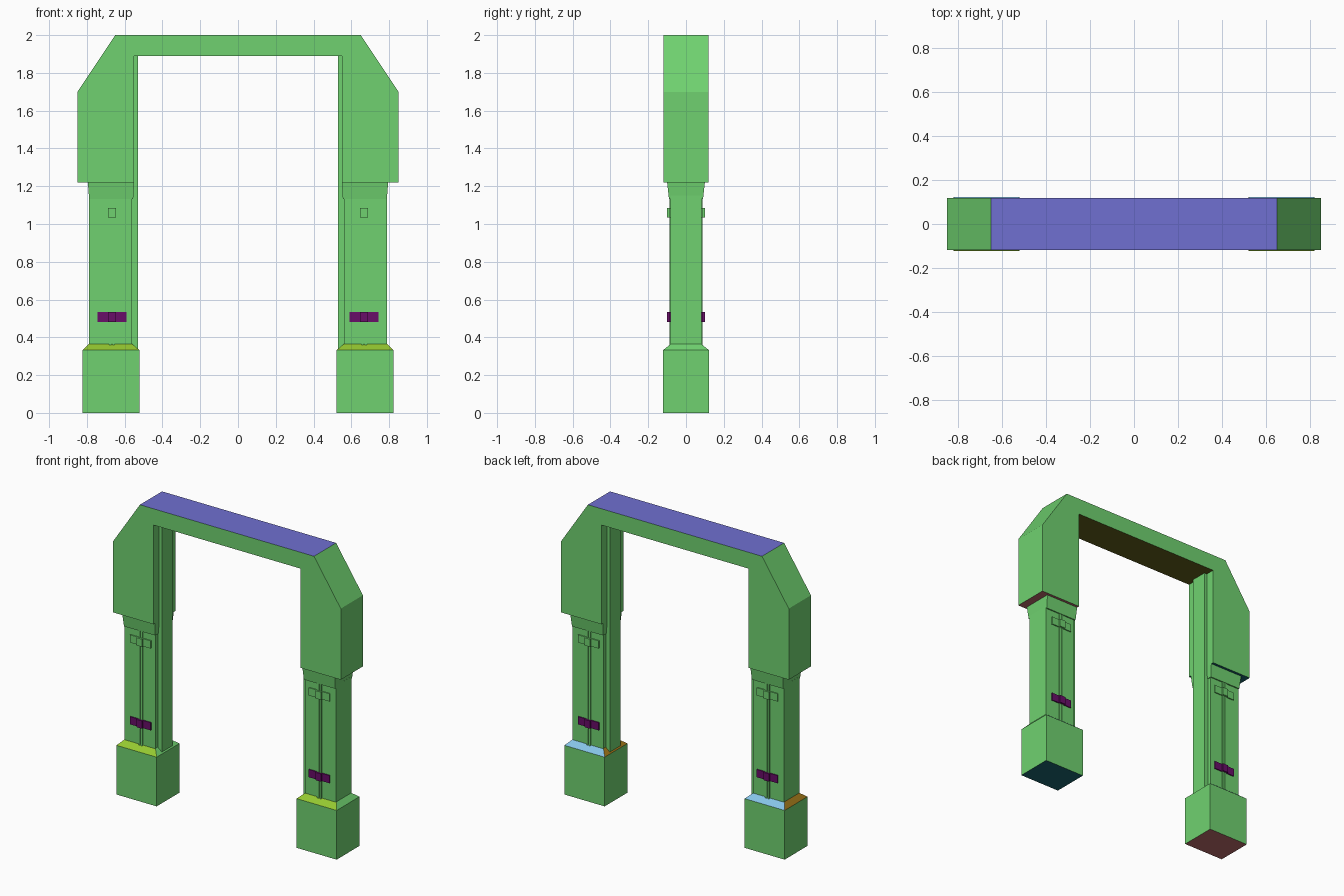
import bpy, bmesh
from mathutils import Vector

cube = bpy.data.objects.get("Cube")
if cube:
    bpy.data.objects.remove(cube, do_unlink=True)

COLOURS = {
    "green": (0.16, 0.64, 0.16),
    "blue": (0.16, 0.16, 0.64),
    "olive": (0.30, 0.58, 0.03),
    "sky_blue": (0.24, 0.55, 0.80),
    "brown": (0.36, 0.19, 0.01),
    "dark_olive": (0.12, 0.11, 0.01),
    "teal": (0.01, 0.13, 0.16),
    "dark_red": (0.49, 0.15, 0.15),
    "purple": (0.14, 0.004, 0.14),
}
NAMES = list(COLOURS)
MATS = []
for name, rgb in COLOURS.items():
    m = bpy.data.materials.new(name)
    m.use_nodes = True
    m.diffuse_color = (*rgb, 1)
    m.node_tree.nodes["Principled BSDF"].inputs["Base Color"].default_value = (*rgb, 1)
    MATS.append(m)


def finish(name, bm, rule):
    """Turn a bmesh into an object; rule(normal, centre) names each face's colour."""
    bmesh.ops.recalc_face_normals(bm, faces=bm.faces)
    bm.normal_update()
    used = []
    for f in bm.faces:
        colour = rule(f.normal, f.calc_center_median())
        if colour not in used:
            used.append(colour)
        f.material_index = used.index(colour)
    mesh = bpy.data.meshes.new(name)
    bm.to_mesh(mesh)
    bm.free()
    for colour in used:
        mesh.materials.append(MATS[NAMES.index(colour)])
    ob = bpy.data.objects.new(name, mesh)
    bpy.context.collection.objects.link(ob)


def plain(colour):
    return lambda n, c: colour


def block(name, x, y, z, rule=plain("green"), top_x=None, top_y=None):
    """Box from ranges, optionally with a different top rectangle."""
    bm = bmesh.new()
    bmesh.ops.create_cube(bm, size=1)
    for v in bm.verts:
        up = v.co.z > 0
        xr = top_x if up and top_x else x
        yr = top_y if up and top_y else y
        v.co = Vector((xr[v.co.x > 0], yr[v.co.y > 0], z[up]))
    finish(name, bm, rule)


def extrude_y(name, outline, half, rule):
    bm = bmesh.new()
    face = bm.faces.new([bm.verts.new((x, -half, z)) for x, z in outline])
    new = bmesh.ops.extrude_face_region(bm, geom=[face])["geom"]
    bmesh.ops.translate(bm, vec=(0, 2 * half, 0),
                        verts=[v for v in new if isinstance(v, bmesh.types.BMVert)])
    finish(name, bm, rule)


def arch_rule(n, c):
    if n.z > 0.9:
        return "blue"
    if n.z < -0.9:
        if abs(c.x) < 0.3:
            return "dark_olive"
        return "dark_red" if c.x > 0 else "teal"
    return "green"


def base_rule(n, c):
    if n.z < -0.9:
        return "teal" if c.x > 0 else "dark_red"
    return "green"


def slope_rule(n, c):
    if abs(n.z) > 0.9:
        return "green"
    if abs(n.y) > abs(n.x):
        return "olive" if n.y < 0 else "sky_blue"
    return "brown" if n.x < 0 else "green"


# Upper arch: crossbeam with two chamfered shoulders
half = [(0.55, 1.89), (0.55, 1.22), (0.85, 1.22), (0.85, 1.70), (0.65, 2.0)]
extrude_y("arch", half + [(-x, z) for x, z in reversed(half)], 0.118, arch_rule)

for s, side in ((1, "left"), (-1, "right")):
    def span(a, b):
        return tuple(sorted((s * a, s * b)))

    def sym(v):
        return (-v, v)

    # Pedestal with sloping shoulder
    block(side + "_base", span(0.522, 0.822), sym(0.122), (0, 0.332), base_rule)
    block(side + "_base_slope", span(0.522, 0.822), sym(0.122), (0.332, 0.365),
          slope_rule, span(0.56, 0.79), sym(0.08))
    # Column, inner guide strip and collar
    block(side + "_column", span(0.56, 0.79), sym(0.082), (0.36, 1.15))
    block(side + "_guide_strip", span(0.53, 0.58), sym(0.056), (0.33, 1.89))
    block(side + "_collar", span(0.555, 0.788), sym(0.09), (1.132, 1.22),
          top_x=span(0.55, 0.795), top_y=sym(0.1))

    # Cable pair with clamps on both faces
    for f, end in ((-1, "front"), (1, "back")):
        tag = side + "_" + end

        def out(depth):
            return tuple(sorted((f * 0.08, f * depth)))

        for i, x in enumerate((0.659, 0.677)):
            block(f"{tag}_cable_{i + 1}", span(x - 0.006, x + 0.006), out(0.088), (0.35, 1.135))
        for label, z, colour in (("lower", 0.508, "purple"), ("upper", 1.06, "green")):
            zr = (z - 0.026, z + 0.026)
            block(f"{tag}_{label}_clamp_plate", span(0.59, 0.745), out(0.089), zr, plain(colour))
            block(f"{tag}_{label}_clamp_block", span(0.647, 0.689), out(0.1), zr, plain(colour))
